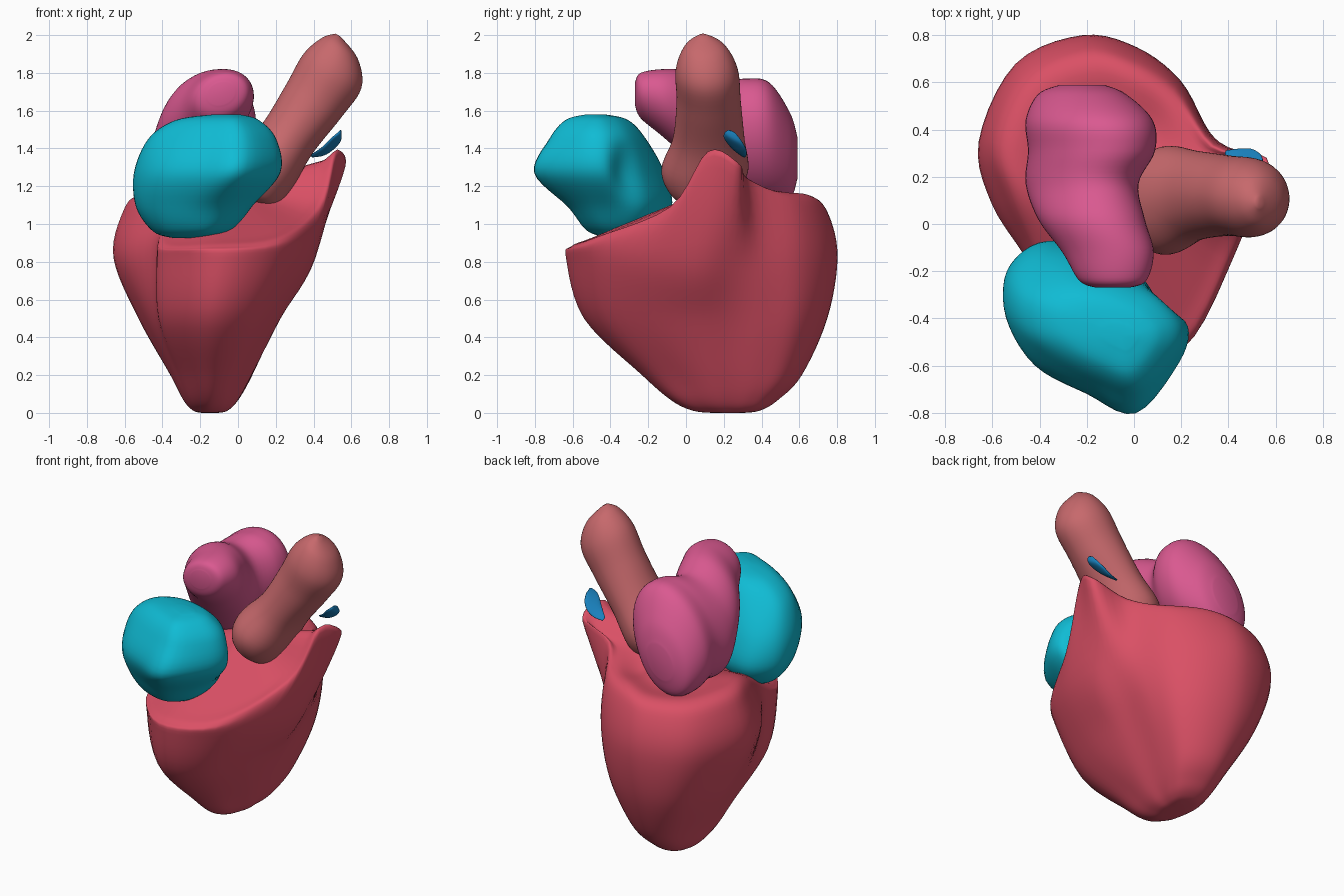
import bpy, bmesh, math
from mathutils import Vector as V


def cr(a, b, c, d, t):
    # Catmull-Rom interpolation
    return 0.5 * (2 * b + (c - a) * t + (2 * a - 5 * b + 4 * c - d) * t * t
                  + (3 * b - a - 3 * c + d) * t ** 3)


def loft(name, rings, color, around=5, along=6):
    """Smooth closed skin through rings of equal point count."""
    fine = []
    for r in rings:
        n = len(r)
        fine.append([cr(r[i - 1], r[i], r[(i + 1) % n], r[(i + 2) % n], k / around)
                     for i in range(n) for k in range(around)])
    rows, m = [], len(fine)
    for j in range(m - 1):
        a, b, c, d = fine[max(j - 1, 0)], fine[j], fine[j + 1], fine[min(j + 2, m - 1)]
        for k in range(along):
            rows.append([cr(*p, k / along) for p in zip(a, b, c, d)])
    rows.append(fine[-1])
    bm = bmesh.new()
    vs = [[bm.verts.new(p) for p in row] for row in rows]
    n = len(vs[0])
    for lo, hi in zip(vs, vs[1:]):
        for i in range(n):
            bm.faces.new((lo[i], lo[(i + 1) % n], hi[(i + 1) % n], hi[i]))
    for row in (vs[0], vs[-1]):
        mid = bm.verts.new(sum((v.co for v in row), V()) / n)
        for i in range(n):
            bm.faces.new((row[i], row[(i + 1) % n], mid))
    bmesh.ops.recalc_face_normals(bm, faces=bm.faces)
    for f in bm.faces:
        f.smooth = True
    me = bpy.data.meshes.new(name)
    bm.to_mesh(me)
    bm.free()
    ob = bpy.data.objects.new(name, me)
    bpy.context.collection.objects.link(ob)
    mat = bpy.data.materials.new(name + "_colour")
    mat.diffuse_color = (*color, 1)
    me.materials.append(mat)
    return ob


def flat(pts, z):
    return [V((x, y, z)) for x, y in pts]


def scaled(ring, c, s):
    return [V(c) + (p - V(c)) * s for p in ring]


def level(ring, c, s, z):
    return [V((p.x, p.y, z)) for p in scaled(ring, c, s)]


def oval(c, u, v, n=12):
    return [V(c) + V(u) * math.cos(2 * math.pi * i / n) + V(v) * math.sin(2 * math.pi * i / n)
            for i in range(n)]


# Ventricles: stacked sections from the apex to a sloping rim
low = flat([(.07, .25), (.075, .39), (.05, .51), (-.05, .59), (-.18, .61), (-.29, .53), (-.355, .33),
            (-.345, .15), (-.32, .02), (-.28, -.1), (-.16, -.23), (-.04, -.18), (.03, -.03), (.07, .11)], .2)
mid = flat([(.21, .25), (.205, .42), (.15, .59), (-.01, .71), (-.22, .745), (-.42, .64), (-.525, .35),
            (-.49, .1), (-.43, -.12), (-.39, -.31), (-.16, -.535), (.06, -.45), (.18, -.21), (.225, .05)], .5)
high = flat([(.37, .25), (.3, .41), (.195, .61), (.01, .75), (-.22, .8), (-.5, .68), (-.655, .35),
             (-.6, .08), (-.44, -.18), (-.405, -.38), (-.13, -.63), (.18, -.53), (.35, -.25), (.41, .05)], .82)
rim = [V(p) for p in [
    (.56, .28, 1.29), (.34, .34, 1.21), (.18, .59, 1.08), (-.01, .71, 1.07), (-.22, .755, 1.04),
    (-.48, .64, 1.04), (-.61, .35, 1.06), (-.55, .1, 1.04), (-.42, -.16, .97), (-.395, -.37, .88),
    (-.15, -.6, .88), (.21, -.51, .91), (.43, -.1, 1.07), (.52, .11, 1.35)]]
base = (-.15, .23, .2)
top = (-.04, .16, 1.2)
shoulder = scaled(rim, top, .85)
for i in range(2, 9):
    shoulder[i].z += .07 if i < 8 else .03
loft("ventricles", [level(low, base, .2, 0.0), level(low, base, .42, .012), level(low, base, .66, .065),
                    low, mid, high, rim, shoulder, scaled(rim, top, .5), scaled(rim, top, .1)],
     (.70, .08, .13))

# Right atrium: blob at the front, stacked upwards
full = flat([(.22, -.43), (.11, -.34), (.02, -.23), (-.2, -.13), (-.4, -.12), (-.53, -.22),
             (-.54, -.4), (-.42, -.6), (-.2, -.72), (0, -.8), (.18, -.59)], 1.27)
under = flat([(.07, -.4), (.06, -.28), (-.02, -.19), (-.2, -.1), (-.4, -.08), (-.53, -.2),
              (-.52, -.38), (-.43, -.52), (-.27, -.6), (-.1, -.62), (.03, -.52)], 1.09)
upper = flat([(.2, -.44), (.13, -.34), (.02, -.27), (-.15, -.22), (-.32, -.22), (-.46, -.3),
              (-.46, -.45), (-.35, -.57), (-.16, -.67), (.02, -.72), (.17, -.56)], 1.45)
loft("right_atrium", [level(under, (-.29, -.32, 1), .2, .925), level(under, (-.28, -.32, 1), .65, .96),
                      under, full, upper, level(upper, (-.06, -.48, 1), .65, 1.55),
                      level(upper, (-.04, -.48, 1), .2, 1.58)], (.005, .50, .66))

# Left atrium: two-lobed bean running front to back (y, cx, cz, rx, rz), leaning right at the top
bean = [(-.27, -.09, 1.69, .07, .06), (-.24, -.09, 1.68, .14, .12), (-.12, -.11, 1.64, .19, .18),
        (.02, -.18, 1.57, .22, .24), (.17, -.22, 1.45, .23, .3), (.31, -.18, 1.45, .26, .32),
        (.44, -.19, 1.43, .26, .32), (.55, -.22, 1.36, .18, .23), (.59, -.22, 1.35, .09, .11)]
loft("left_atrium", [oval((cx, y, cz), (rx, 0, 0), (.22 * rz, 0, rz), 16)
                     for y, cx, cz, rx, rz in bean], (.70, .10, .28), 3)

# Aorta: leaning tube with a bulbous root (centre, y radius, radius across)
aorta = [((.06, .09, 1.13), .1, .09), ((.08, .09, 1.18), .18, .16), ((.14, .1, 1.29), .23, .18),
         ((.26, .12, 1.45), .19, .155), ((.4, .12, 1.65), .17, .17), ((.5, .11, 1.81), .165, .178),
         ((.54, .1, 1.93), .11, .11), ((.53, .09, 2.0), .02, .015)]
loft("aorta", [oval(c, (0, ry, 0), (-.86 * r, 0, .51 * r)) for c, ry, r in aorta], (.57, .14, .15))

# Pulmonary valve sliver: thin curved flake above the outflow tip
flake = [((.39, .3, 1.36), .012, .006), ((.45, .28, 1.385), .04, .014), ((.5, .26, 1.425), .058, .016),
         ((.535, .25, 1.46), .045, .016), ((.545, .245, 1.487), .02, .006)]
loft("pulmonary_valve", [oval(c, (0, w, -.5 * w), (-.6 * t, 0, .8 * t)) for c, w, t in flake],
     (.01, .22, .51), 3, 4)
